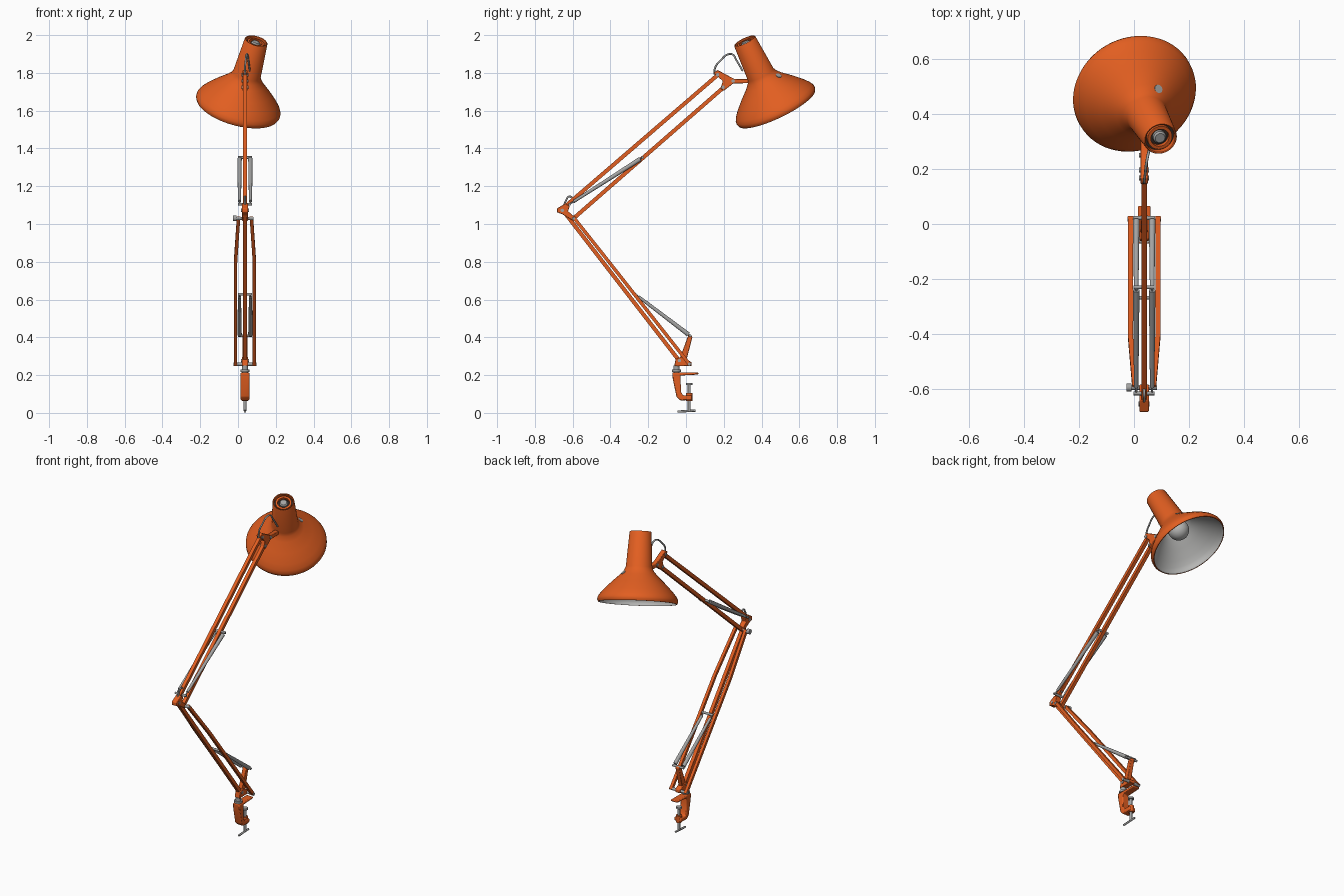
import bpy, bmesh, math
from mathutils import Vector, Matrix

cube = bpy.data.objects.get("Cube")
if cube:
    bpy.data.objects.remove(cube, do_unlink=True)


def material(name, rgb):
    m = bpy.data.materials.new(name)
    m.use_nodes = True
    m.diffuse_color = (*rgb, 1)
    m.node_tree.nodes["Principled BSDF"].inputs["Base Color"].default_value = (*rgb, 1)
    return m


ORANGE = material("orange paint", (0.76, 0.113, 0.015))
METAL = material("grey metal", (0.37, 0.37, 0.365))
LINING = material("pale grey lining", (0.47, 0.47, 0.46))
DARK = material("dark recess", (0.04, 0.025, 0.02))
CX = 0.037  # plane of the arms


def finish(name, bm, mat, smooth=True):
    bmesh.ops.recalc_face_normals(bm, faces=bm.faces[:])
    me = bpy.data.meshes.new(name)
    bm.to_mesh(me)
    bm.free()
    me.materials.append(mat)
    ob = bpy.data.objects.new(name, me)
    bpy.context.collection.objects.link(ob)
    if smooth:
        bpy.ops.object.select_all(action='DESELECT')
        ob.select_set(True)
        bpy.context.view_layer.objects.active = ob
        bpy.ops.object.shade_smooth_by_angle(angle=math.radians(35))
    return ob


def frame(origin, direction):
    """Matrix whose local z runs along direction."""
    return Matrix.Translation(origin) @ Vector(direction).to_track_quat('Z', 'Y').to_matrix().to_4x4()


def lathe(name, profile, origin, direction, mat, sides=48):
    """Revolve (distance, radius) points about an axis."""
    bm = bmesh.new()
    rings = []
    for t, r in profile:
        if r == 0:
            rings.append([bm.verts.new((0, 0, t))])
            continue
        angles = [math.tau * i / sides for i in range(sides)]
        rings.append([bm.verts.new((r * math.cos(a), r * math.sin(a), t)) for a in angles])
    for a, b in zip(rings, rings[1:]):
        for i in range(sides):
            j = (i + 1) % sides
            corners = [a[i % len(a)], a[j % len(a)], b[j % len(b)], b[i % len(b)]]
            bm.faces.new(list(dict.fromkeys(corners)))
    bm.transform(frame(origin, direction))
    return finish(name, bm, mat)


def rod(name, p, q, r, mat, r2=None, sides=16):
    p, q = Vector(p), Vector(q)
    length = (q - p).length
    r2 = r if r2 is None else r2
    return lathe(name, [(0, 0), (0, r), (length, r2), (length, 0)], p, q - p, mat, sides)


def cross_pin(name, y, z, half, r, mat):
    return rod(name, (CX - half, y, z), (CX + half, y, z), r, mat)


def square_bar(name, points, width, mat):
    """Square tube along a path, with its sides facing x."""
    bm = bmesh.new()
    run = Vector(points[-1]) - Vector(points[0])
    n = Vector((0, -run.z, run.y)).normalized() * width / 2
    w = Vector((width / 2, 0, 0))
    rings = [[bm.verts.new(Vector(p) + o) for o in (n + w, n - w, -n - w, w - n)] for p in points]
    for a, b in zip(rings, rings[1:]):
        for i in range(4):
            bm.faces.new((a[i], a[i - 1], b[i - 1], b[i]))
    bm.faces.new(rings[0])
    bm.faces.new(rings[-1])
    return finish(name, bm, mat, False)


def plate(name, outline, width, mat, bevel=0.003):
    """Extrude a (y, z) outline across x."""
    bm = bmesh.new()
    face = bm.faces.new([bm.verts.new((CX - width / 2, y, z)) for y, z in outline])
    out = bmesh.ops.extrude_face_region(bm, geom=[face])
    verts = [v for v in out["geom"] if isinstance(v, bmesh.types.BMVert)]
    bmesh.ops.translate(bm, verts=verts, vec=(width, 0, 0))
    ob = finish(name, bm, mat)
    mod = ob.modifiers.new("soft edges", 'BEVEL')
    mod.width, mod.segments = bevel, 2
    return ob


def wire(name, points, r, mat):
    cu = bpy.data.curves.new(name, 'CURVE')
    cu.dimensions, cu.bevel_depth, cu.bevel_resolution = '3D', r, 2
    sp = cu.splines.new('BEZIER')
    sp.bezier_points.add(len(points) - 1)
    for bp, co in zip(sp.bezier_points, points):
        bp.co = co
        bp.handle_left_type = bp.handle_right_type = 'AUTO'
    cu.materials.append(mat)
    bpy.context.collection.objects.link(bpy.data.objects.new(name, cu))


# Lampshade, lining, bulb and vented cap share one tilted axis
top = Vector((0.096, 0.311, 1.968))
axis = (Vector((-0.003, 0.482, 1.612)) - top).normalized()
flare = [(0.2, 0.075), (0.22, 0.084), (0.245, 0.105), (0.29, 0.153), (0.335, 0.197),
         (0.362, 0.219), (0.38, 0.2285), (0.393, 0.229), (0.404, 0.224)]
lathe("lampshade", [(0.03, 0.055), (0, 0.055), (-0.002, 0.059), (0.002, 0.062)] + flare
      + [(0.404, 0.219)], top, axis, ORANGE, 64)
lathe("shade_lining", [(0.2, 0)] + [(t, r - 0.005) for t, r in flare], top, axis, LINING, 64)
lathe("cap_floor", [(0.022, 0), (0.022, 0.056)], top, axis, DARK)
lathe("cap_ring", [(0.022, 0.034), (0.006, 0.034), (0.006, 0.046), (0.022, 0.046)], top, axis, ORANGE)
lathe("lamp_socket", [(0.004, 0), (0.004, 0.018), (0.01, 0.024), (0.022, 0.024)], top, axis, METAL)
bulb = [(0.275 - 0.06 * math.cos(math.pi * i / 16), 0.06 * math.sin(math.pi * i / 16)) for i in range(1, 16)]
lathe("bulb", [(0.215, 0)] + bulb + [(0.335, 0)], top, axis, LINING, 32)

# Switch button, nearly flush with the shade
button = Vector((0.087, 0.49, 1.783))
foot = top + axis * (button - top).dot(axis)
out = ((button - foot).normalized() - axis * 1.05).normalized()
rod("switch_button", button - out * 0.012, button + out * 0.005, 0.016, METAL)

# Head bracket and its cable
plate("head_bracket", [(0.145, 1.80), (0.168, 1.815), (0.255, 1.768), (0.34, 1.768), (0.34, 1.746),
                       (0.25, 1.744), (0.2, 1.705), (0.183, 1.718), (0.195, 1.757)], 0.028, ORANGE)
for y, z in ((0.167, 1.79), (0.196, 1.724), (0.25, 1.757)):
    cross_pin("head_pivot", y, z, 0.018, 0.009, METAL)
wire("head_cable", [(CX, 0.15, 1.79), (CX, 0.155, 1.83), (0.041, 0.185, 1.868), (0.045, 0.22, 1.897),
                    (0.05, 0.247, 1.897), (0.055, 0.268, 1.865), (0.063, 0.3, 1.81)], 0.005, METAL)

# Upper arm
square_bar("upper_arm_top_bar", [(CX, -0.638, 1.095), (CX, 0.167, 1.788)], 0.021, ORANGE)
square_bar("upper_arm_bottom_bar", [(CX, -0.595, 1.03), (CX, 0.198, 1.722)], 0.021, ORANGE)

# Elbow
plate("elbow_bracket", [(-0.683, 1.062), (-0.683, 1.082), (-0.64, 1.108), (-0.615, 1.095), (-0.625, 1.068),
                        (-0.583, 1.032), (-0.595, 1.016), (-0.655, 1.052)], 0.034, ORANGE)
cross_pin("elbow_pin", -0.595, 1.03, 0.046, 0.008, METAL)
cross_pin("elbow_back_pin", -0.655, 1.072, 0.02, 0.009, METAL)
rod("elbow_knob", (CX - 0.064, -0.595, 1.03), (CX - 0.046, -0.595, 1.03), 0.015, METAL)
wire("elbow_cable", [(CX, -0.645, 1.1), (CX, -0.635, 1.125), (CX, -0.618, 1.146), (CX, -0.602, 1.138),
                     (CX, -0.588, 1.112)], 0.005, METAL)

# Lower arm: one centre bar and a bowed outer pair
square_bar("lower_arm_centre_bar", [(CX, -0.65, 1.07), (CX, -0.035, 0.275)], 0.021, ORANGE)
for side, s in (("right", -1), ("left", 1)):
    square_bar(f"lower_arm_{side}_bar", [(CX + s * 0.034, -0.595, 1.035), (CX + s * 0.05, -0.41, 0.802),
                                         (CX + s * 0.05, 0.022, 0.253)], 0.018, ORANGE)
cross_pin("base_pin", 0.018, 0.258, 0.061, 0.009, METAL)


# Spring pairs with a pin at each end
def springs(name, low, high, thin_end):
    cross_pin(name + "_low_pin", *low, 0.038, 0.007, METAL)
    cross_pin(name + "_high_pin", *high, 0.038, 0.007, METAL)
    for side, s in (("right", -1), ("left", 1)):
        a, b = (Vector((CX + s * 0.029, *p)) for p in (low, high))
        if thin_end == "high":
            a, b = b, a
        rod(f"{name}_{side}_hook", a, b, 0.004, METAL)
        rod(f"{name}_{side}_coil", a.lerp(b, 0.06), a.lerp(b, 0.97), 0.008, METAL, 0.012)


springs("upper_spring", (-0.616, 1.105), (-0.23, 1.352), "low")
springs("lower_spring", (0.022, 0.408), (-0.268, 0.628), "high")

# Base bracket with its spring post and swivel
plate("spring_post", [(-0.04, 0.27), (0.0, 0.27), (0.034, 0.402), (0.026, 0.414), (0.012, 0.41)], 0.026, ORANGE)
plate("base_bracket", [(-0.062, 0.248), (-0.055, 0.285), (-0.025, 0.298), (0.03, 0.268), (0.03, 0.248)],
      0.034, ORANGE)
cross_pin("centre_bar_pin", -0.035, 0.277, 0.021, 0.009, METAL)
rod("swivel_pin", (CX, -0.05, 0.2), (CX, -0.05, 0.25), 0.016, METAL)
rod("swivel_washer", (CX, -0.05, 0.217), (CX, -0.05, 0.229), 0.024, METAL)

# Table clamp
plate("clamp", [(-0.072, 0.214), (0.066, 0.214), (0.066, 0.203), (-0.03, 0.198), (-0.026, 0.11), (-0.015, 0.092),
                (0.03, 0.092), (0.03, 0.068), (-0.03, 0.066), (-0.05, 0.085), (-0.07, 0.18)], 0.046, ORANGE, 0.005)
rod("clamp_boss", (CX, 0.017, 0.062), (CX, 0.017, 0.104), 0.017, ORANGE)
rod("clamp_screw", (CX, 0.017, 0.01), (CX, 0.017, 0.15), 0.008, METAL)
rod("clamp_pad", (CX, 0.017, 0.147), (CX, 0.017, 0.157), 0.017, METAL)
rod("clamp_handle", (CX, -0.045, 0.007), (CX, 0.05, 0.012), 0.006, METAL)
